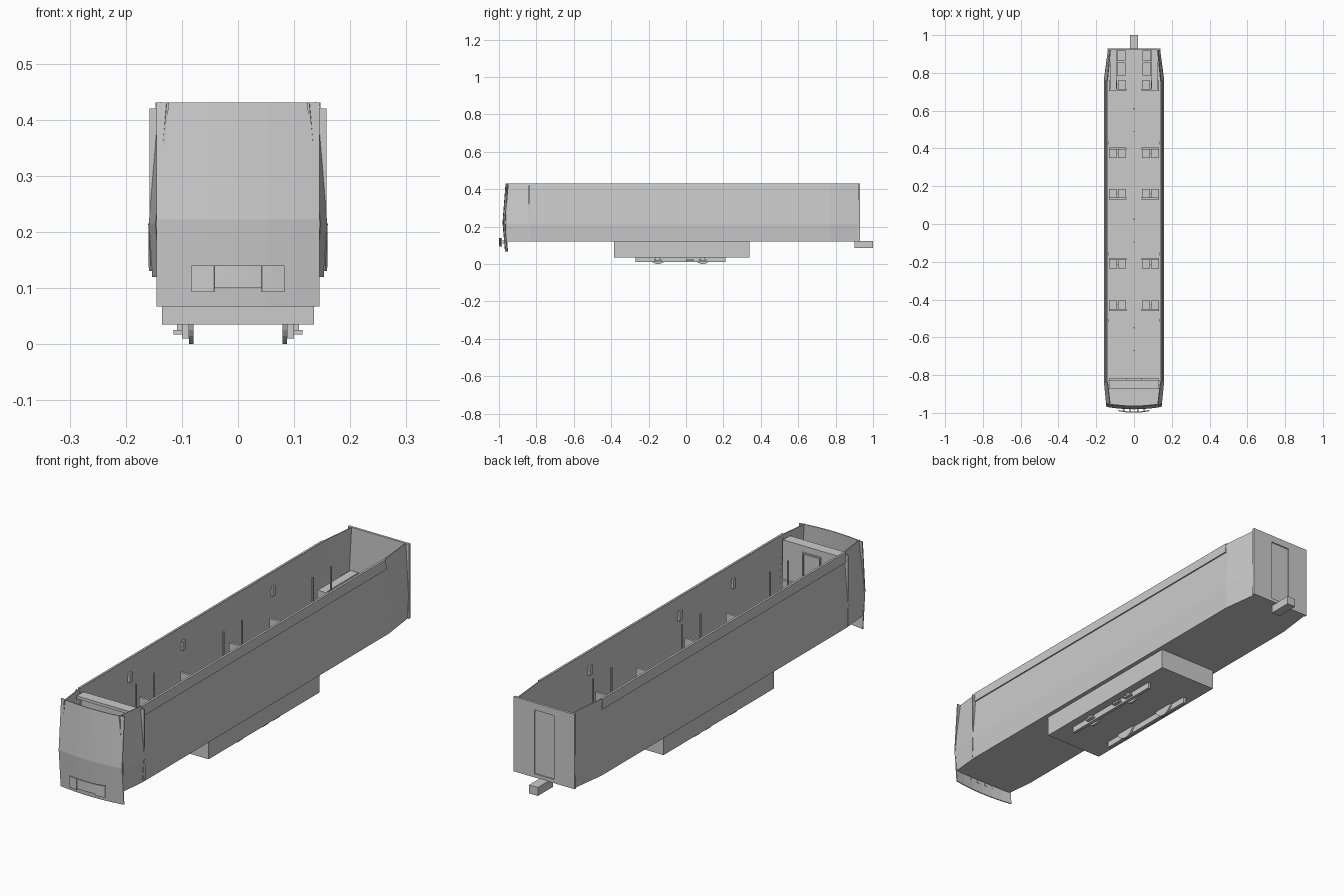
import bpy, bmesh, math

grey = bpy.data.materials.new("plain_grey")
grey.diffuse_color = (0.6, 0.6, 0.6, 1)


def finish(name, bm):
    bmesh.ops.recalc_face_normals(bm, faces=bm.faces)
    me = bpy.data.meshes.new(name)
    bm.to_mesh(me)
    bm.free()
    me.materials.append(grey)
    ob = bpy.data.objects.new(name, me)
    bpy.context.collection.objects.link(ob)
    return ob


def add_box(bm, x0, x1, y0, y1, z0, z1):
    v = [bm.verts.new((x, y, z)) for x in (x0, x1) for y in (y0, y1) for z in (z0, z1)]
    for f in ((0, 1, 3, 2), (4, 6, 7, 5), (0, 4, 5, 1), (2, 3, 7, 6), (0, 2, 6, 4), (1, 5, 7, 3)):
        bm.faces.new([v[i] for i in f])


def boxes(name, items, mirrored=False):
    bm = bmesh.new()
    for b in items:
        add_box(bm, *b)
        if mirrored:
            add_box(bm, -b[1], -b[0], *b[2:])
    return finish(name, bm)


def sheet(name, rows, thickness, offset=-1):
    """Loft rows of points into a thin solid sheet."""
    bm = bmesh.new()
    g = [[bm.verts.new(p) for p in r] for r in rows]
    for a, b in zip(g, g[1:]):
        for i in range(len(a) - 1):
            bm.faces.new((a[i], a[i + 1], b[i + 1], b[i]))
    ob = finish(name, bm)
    m = ob.modifiers.new("thickness", 'SOLIDIFY')
    m.thickness = thickness
    m.offset = offset
    return ob


def prism(name, outline, z0, z1):
    bm = bmesh.new()
    f = bm.faces.new([bm.verts.new((x, y, z0)) for x, y in outline])
    r = bmesh.ops.extrude_face_region(bm, geom=[f])
    for v in r["geom"]:
        if isinstance(v, bmesh.types.BMVert):
            v.co.z = z1
    return finish(name, bm)


# Body sides: three-point section lofted along the length, tapered at both ends
HEIGHTS = (0.12, 0.215, 0.43)
STATIONS = ((-0.96, (0.139, 0.145, 0.125)), (-0.84, (0.151, 0.157, 0.139)),
            (0.77, (0.151, 0.157, 0.139)), (0.925, (0.131, 0.136, 0.124)))
for s, side in ((1, "right"), (-1, "left")):
    sheet(side + "_body_side",
          [[(s * x, y, z) for x, z in zip(xs, HEIGHTS)] for y, xs in STATIONS], 0.004, 0)
    # Gutter rail along the top edge
    sheet(side + "_gutter_rail",
          [[(s * x, y, z) for x, z in ((0.142, 0.39), (0.149, 0.39), (0.146, 0.43), (0.138, 0.43))]
           for y in (-0.84, 0.76)], 0.002, 0)
    # Upright fin where the cab meets the saloon
    sheet(side + "_cab_fin",
          [[(s * 0.156, -0.838, 0.2), (s * 0.158, -0.838, 0.2)],
           [(s * 0.137, -0.838, 0.42), (s * 0.158, -0.838, 0.42)]], 0.006, 0)
    # Seam strip down the side of the cab opening
    sheet(side + "_cab_seam",
          [[(s * 0.154, -0.845, 0.13), (s * 0.158, -0.835, 0.13)],
           [(s * 0.159, -0.845, 0.215), (s * 0.159, -0.835, 0.215)]], 0.002, 0)

# Floor follows the plan outline
half = [(0.138, -0.96), (0.15, -0.84), (0.15, 0.77), (0.13, 0.925)]
prism("floor", half + [(-x, y) for x, y in reversed(half)], 0.12, 0.13)

# Bowed front panel, bent forward at mid height
sheet("front_panel",
      [[(x, y + 0.6 * x * x, z) for x in (-0.145, -0.1, -0.05, 0, 0.05, 0.1, 0.145)]
       for y, z in ((-0.966, 0.067), (-0.979, 0.222), (-0.963, 0.43))], 0.004, 0)

# Front bumper: bowed plate with a notch below, on two struts
for name, xs, z0 in (("bumper_left", (-0.082, -0.062, -0.042), 0.093),
                     ("bumper_middle", (-0.042, -0.02, 0, 0.02, 0.042), 0.1),
                     ("bumper_right", (0.042, 0.062, 0.082), 0.093)):
    sheet(name, [[(x, -0.996 + 1.2 * x * x, z) for x in xs] for z in (z0, 0.14)], 0.006, 0)
boxes("bumper_struts", [(0.015, 0.025, -0.992, -0.965, 0.11, 0.125),
                        (0.05, 0.058, -0.99, -0.965, 0.11, 0.125)], True)

# Cab partition and driver's desk
boxes("cab_partition", [(-0.135, 0.135, -0.835, -0.825, 0.13, 0.41),
                        (-0.132, 0.132, -0.87, -0.825, 0.4, 0.412)])
boxes("partition_door_frame", [(-0.042, -0.036, -0.825, -0.819, 0.13, 0.38),
                               (0.036, 0.042, -0.825, -0.819, 0.13, 0.38),
                               (-0.042, 0.042, -0.825, -0.819, 0.38, 0.386)])
boxes("partition_jump_seats", [(0.04, 0.13, -0.825, -0.815, 0.14, 0.25)], True)

# Rear wall with a recessed door between surrounding panels
boxes("rear_wall", [(-0.14, -0.045, 0.92, 0.93, 0.12, 0.43),
                    (0.045, 0.14, 0.92, 0.93, 0.12, 0.43),
                    (-0.045, 0.045, 0.92, 0.93, 0.40, 0.43),
                    (-0.045, 0.045, 0.92, 0.93, 0.12, 0.135)])
boxes("rear_door", [(-0.045, 0.045, 0.92, 0.925, 0.135, 0.40)])
boxes("rear_coupler", [(-0.02, 0.02, 0.9, 1.0, 0.087, 0.122)])

# Transverse double seats: y of the backrest and facing direction
seats = []
for y, d in ((0.71, 1), (0.40, -1), (0.135, 1), (-0.185, -1), (-0.455, 1)):
    seats.append((0.04, 0.132, y - 0.005, y + 0.005, 0.17, 0.25))
    ends = sorted((y, y + d * 0.05))
    for x in (0.042, 0.09):
        seats.append((x, x + 0.042, *ends, 0.178, 0.19))
    seats.append((0.06, 0.12, *sorted((y, y + d * 0.03)), 0.13, 0.178))
boxes("saloon_seats", seats, True)

# Sideways benches by the rear door
boxes("rear_benches", [(0.092, 0.128, 0.715, 0.92, 0.13, 0.25),
                       (0.046, 0.09, 0.785, 0.855, 0.175, 0.19),
                       (0.046, 0.09, 0.862, 0.918, 0.175, 0.19)], True)

# Grab poles along the aisle
bm = bmesh.new()
for y in (0.61, 0.49, 0.025, -0.095, -0.55, -0.67):
    r = bmesh.ops.create_cone(bm, cap_ends=True, segments=8, radius1=0.004, radius2=0.004, depth=0.29)
    bmesh.ops.translate(bm, verts=r["verts"], vec=(0, y, 0.275))
finish("grab_poles", bm)

# Small brackets high on the inner walls
boxes("wall_brackets", [(0.134, 0.146, y - 0.008, y + 0.008, 0.33, 0.37)
                        for y in (-0.51, -0.16, 0.43)], True)

# Underframe and running gear
boxes("underframe", [(-0.135, 0.135, -0.385, 0.34, 0.035, 0.12)])
boxes("side_frames", [(0.087, 0.1, -0.27, 0.21, 0.01, 0.036)], True)
boxes("axle_boxes", [(0.1, 0.115, y - 0.02, y + 0.02, 0.017, 0.025) for y in (-0.15, 0.02, 0.09)]
      + [(0.1, 0.109, y - 0.012, y + 0.012, 0.025, 0.036) for y in (-0.15, 0.09)], True)
bm = bmesh.new()
for s in (-1, 1):
    for y in (-0.15, 0.09):
        r = bmesh.ops.create_cone(bm, cap_ends=True, segments=24, radius1=0.05, radius2=0.05, depth=0.008)
        for v in r["verts"]:
            x, yy, z = v.co
            v.co = (s * 0.083 + z, y + yy, 0.05 + x)
finish("wheels", bm)
